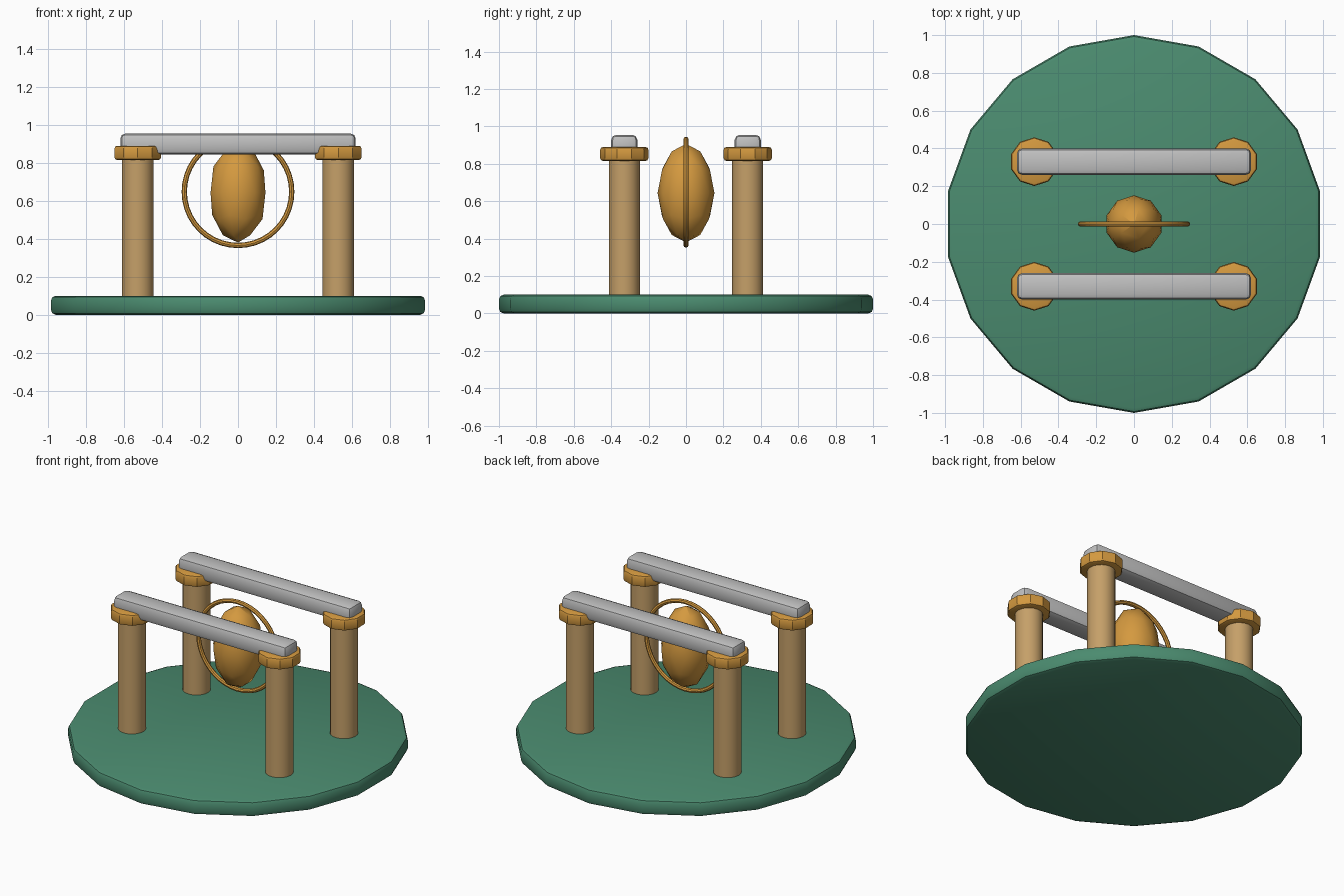
import bpy
import math

# Remove the default cube
cube = bpy.data.objects.get("Cube")
if cube:
    bpy.data.objects.remove(cube, do_unlink=True)


def material(name, r, g, b):
    mat = bpy.data.materials.new(name)
    mat.use_nodes = True
    mat.diffuse_color = (r, g, b, 1)
    bsdf = next(n for n in mat.node_tree.nodes if n.type == "BSDF_PRINCIPLED")
    bsdf.inputs["Base Color"].default_value = (r, g, b, 1)
    bsdf.inputs["Roughness"].default_value = 0.6
    return mat


green = material("green", 0.07, 0.26, 0.16)
tan = material("tan wood", 0.56, 0.35, 0.14)
gold = material("gold", 0.66, 0.32, 0.05)
silver = material("silver", 0.53, 0.53, 0.53)


def finish(name, mat, bevel=0.0):
    """Name, colour, round and smooth the active object."""
    obj = bpy.context.object
    obj.name = name
    obj.data.materials.append(mat)
    bpy.ops.object.transform_apply(location=False, rotation=True, scale=True)
    if bevel:
        mod = obj.modifiers.new("rounded edges", "BEVEL")
        mod.width = bevel
        mod.segments = 2
        mod.limit_method = "ANGLE"
        mod.angle_limit = math.radians(40)
        bpy.ops.object.modifier_apply(modifier=mod.name)
    bpy.ops.object.shade_smooth_by_angle(angle=math.radians(30))
    return obj


def disc(name, mat, sides, radius, x, y, bottom, top, bevel=0.0):
    bpy.ops.mesh.primitive_cylinder_add(
        vertices=sides, radius=radius, depth=top - bottom,
        location=(x, y, (bottom + top) / 2))
    return finish(name, mat, bevel)


# Round base
disc("base", green, 18, 1.0, 0, 0, 0, 0.1, 0.025)

# Two portals: posts, collars and a beam each
for row, y in (("front", -0.33), ("back", 0.33)):
    for side, x in (("right", -0.528), ("left", 0.528)):
        disc(f"{row}_{side}_post", tan, 20, 0.083, x, y, 0.09, 0.83)
        disc(f"{row}_{side}_collar", gold, 10, 0.129, x, y, 0.815, 0.89, 0.015)
    bpy.ops.mesh.primitive_cube_add(size=1, location=(0, y, 0.9))
    bpy.context.object.scale = (1.24, 0.14, 0.11)
    finish(f"{row}_beam", silver, 0.028)

# Floating core
bpy.ops.mesh.primitive_ico_sphere_add(
    subdivisions=2, radius=0.152, location=(0, 0, 0.643))
bpy.context.object.scale = (1, 1, 1.73)
finish("core", gold)

# Ring around the core
bpy.ops.mesh.primitive_torus_add(
    major_radius=0.283, minor_radius=0.014, major_segments=40,
    minor_segments=8, location=(0, 0, 0.648),
    rotation=(math.pi / 2, 0, 0))
finish("ring", gold)
